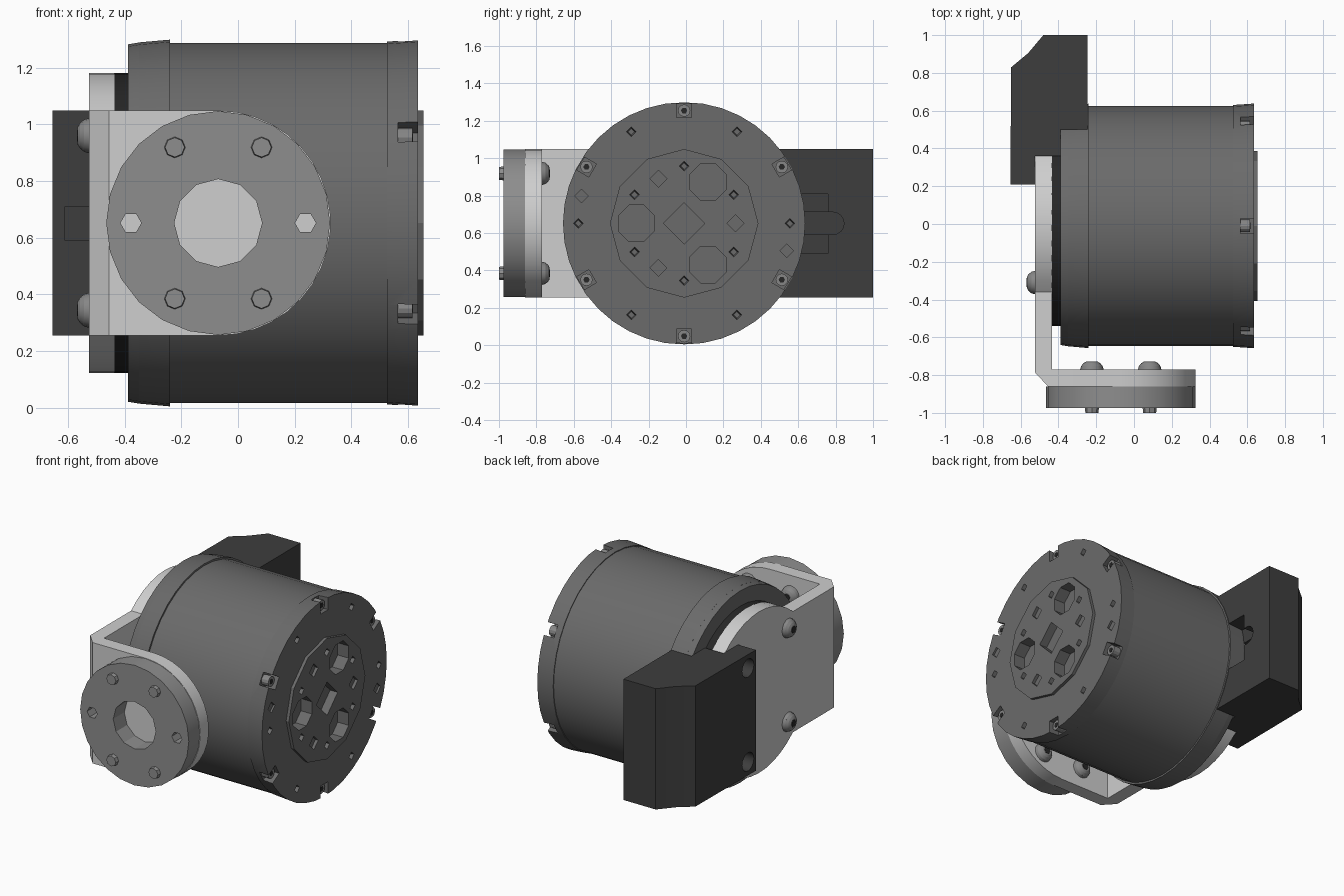
import bpy, bmesh, math
from mathutils import Vector

if "Cube" in bpy.data.objects:
    bpy.data.objects.remove(bpy.data.objects["Cube"])

CY, CZ = -0.01, 0.652          # motor axis (runs along x)
DX = -0.07                     # output disc centre in x


def material(name, rgb):
    m = bpy.data.materials.new(name)
    m.diffuse_color = (*rgb, 1)
    m.use_nodes = True
    m.node_tree.nodes["Principled BSDF"].inputs["Base Color"].default_value = m.diffuse_color
    return m


LIGHT = material("light metal", (0.62, 0.62, 0.62))
DISC = material("mid grey", (0.27, 0.27, 0.27))
BODY = material("dark grey", (0.145, 0.145, 0.145))
BLOCK = material("charcoal", (0.048, 0.048, 0.048))
BOLT = material("bolt grey", (0.24, 0.24, 0.24))
BLACK = material("black", (0.02, 0.02, 0.02))


def circle(u, v, r, n=32, phase=0.0, start=0.0, end=360.0):
    """Points of a closed circle, or of an arc when start and end are given."""
    full = end - start >= 360
    steps = n if full else n - 1
    angles = [math.radians(start + phase + (end - start) * i / steps) for i in range(n)]
    return [(u + r * math.cos(a), v + r * math.sin(a)) for a in angles]


def rect(u0, u1, v0, v1):
    return [(u0, v0), (u1, v0), (u1, v1), (u0, v1)]


def polar(r, deg):
    a = math.radians(deg)
    return CY + r * math.cos(a), CZ + r * math.sin(a)


def add_prism(bm, pts, axis, a, b, scale=1.0):
    """Extrude an outline along an axis from a to b, scaling the far end."""
    place = {"x": lambda u, v, w: (w, u, v),
             "y": lambda u, v, w: (u, w, v),
             "z": lambda u, v, w: (u, v, w)}[axis]
    mu = sum(p[0] for p in pts) / len(pts)
    mv = sum(p[1] for p in pts) / len(pts)
    lo = [bm.verts.new(place(u, v, a)) for u, v in pts]
    hi = [bm.verts.new(place(mu + (u - mu) * scale, mv + (v - mv) * scale, b)) for u, v in pts]
    n = len(pts)
    faces = [bm.faces.new(lo[::-1]), bm.faces.new(hi)]
    for i in range(n):
        j = (i + 1) % n
        faces.append(bm.faces.new((lo[i], lo[j], hi[j], hi[i])))
    bmesh.ops.recalc_face_normals(bm, faces=faces)


def mesh_object(name, prisms, mat):
    bm = bmesh.new()
    for p in prisms:
        add_prism(bm, *p)
    me = bpy.data.meshes.new(name)
    bm.to_mesh(me)
    bm.free()
    me.materials.append(mat)
    ob = bpy.data.objects.new(name, me)
    bpy.context.collection.objects.link(ob)
    return ob


def part(name, mat, prisms, cuts=()):
    ob = mesh_object(name, prisms, mat)
    if cuts:
        cutter = mesh_object(name + "_cutter", cuts, mat)
        cutter.hide_render = True
        mod = ob.modifiers.new("cut", "BOOLEAN")
        mod.operation, mod.solver, mod.object = "DIFFERENCE", "EXACT", cutter
        mod.use_self = True
        bpy.context.view_layer.update()
        dg = bpy.context.evaluated_depsgraph_get()
        me = bpy.data.meshes.new_from_object(ob.evaluated_get(dg))
        ob.modifiers.clear()
        ob.data = me
        bpy.data.objects.remove(cutter)
    bpy.ops.object.select_all(action="DESELECT")
    ob.select_set(True)
    bpy.context.view_layer.objects.active = ob
    bpy.ops.object.shade_smooth_by_angle(angle=math.radians(28))
    return ob


# Motor housing: tube, slightly conical rear rim, dark hub
part("motor_housing", BODY, [(circle(CY, CZ, 0.635, 40), "x", -0.3, 0.53)])
part("rear_rim", BODY, [(circle(CY, CZ, 0.647, 40), "x", -0.24, -0.35, 0.985),
                        (circle(CY, CZ, 0.637, 40), "x", -0.35, -0.388, 0.99)])
part("rear_hub", BLACK, [(circle(CY, CZ, 0.53, 40), "x", -0.436, -0.38)])

# End cap with six bolt notches and shallow pointed holes
bolt_angles = [30 + 60 * i for i in range(6)]
cap_cuts = [(circle(CY, CZ, 0.385, 12), "x", 0.56, 0.7)]
for deg in bolt_angles:
    a = math.radians(deg)
    c, s = math.cos(a), math.sin(a)
    notch = [(CY + r * c - t * s, CZ + r * s + t * c)
             for r, t in ((0.565, -0.04), (0.72, -0.04), (0.72, 0.04), (0.565, 0.04))]
    cap_cuts.append((notch, "x", 0.565, 0.7))
for deg in (0, 60, 120, 180, 240, 300):
    cap_cuts.append((circle(*polar(0.565, deg), 0.03, 4), "x", 0.66, 0.585, 0.6))
for deg in (165, 345):
    cap_cuts.append((circle(*polar(0.568, deg), 0.036, 4), "x", 0.66, 0.622))
part("end_cap", BODY, [(circle(CY, CZ, 0.640, 40), "x", 0.525, 0.635, 1.012)], cap_cuts)

# Raised output face with three round pockets, a centre socket and small holes
face_cuts = [(circle(CY, CZ, 0.11, 4), "x", 0.6, 0.7)]
for deg in (60, 180, 300):
    face_cuts.append((circle(*polar(0.255, deg), 0.105, 8, 22.5), "x", 0.575, 0.7))
    face_cuts.append((circle(*polar(0.275, deg + 60), 0.045, 4), "x", 0.635, 0.7))
for deg in range(30, 390, 60):
    face_cuts.append((circle(*polar(0.306, deg), 0.03, 4), "x", 0.68, 0.6, 0.6))
part("output_face", BODY, [(circle(CY, CZ, 0.397, 12), "x", 0.55, 0.655)], face_cuts)

# Cap bolts with dark sockets
part("cap_bolts", BOLT, [(circle(*polar(0.603, d), 0.033, 12), "x", 0.555, 0.615) for d in bolt_angles])
part("cap_bolt_sockets", BLACK,
     [(circle(*polar(0.603, d), 0.017, 6), "x", 0.61, 0.617) for d in bolt_angles])

# L-shaped bracket: round-ended side plate, chamfered corner, flange
half = 0.397
t = math.degrees(math.asin(half / 0.53))
side = circle(CY, CZ, 0.53, 32, 0, -(180 - t), 180 - t) + [(-0.77, CZ + half), (-0.77, CZ - half)]
corner = [(-0.525, -0.77), (-0.525, -0.785), (-0.455, -0.86), (-0.435, -0.86), (-0.435, -0.77)]
flange = circle(DX, CZ, half, 20, 0, -90, 90) + [(-0.435, CZ + half), (-0.435, CZ - half)]
part("bracket", LIGHT, [(side, "x", -0.525, -0.435),
                        (corner, "z", CZ - half, CZ + half),
                        (flange, "y", -0.86, -0.77)])

# Output disc with a centre opening and two small side holes
part("output_disc", DISC, [(circle(DX, CZ, 0.395, 24), "y", -0.975, -0.86)],
     [(circle(DX, CZ, 0.155, 12), "y", -1.1, -0.8)] +
     [(circle(DX + s * 0.308, CZ, 0.037, 6), "y", -1.1, -0.8) for s in (-1, 1)])
disc_bolts = [(DX + sx * 0.153, CZ + sz * 0.267) for sx in (-1, 1) for sz in (-1, 1)]
part("disc_bolt_tips", DISC, [(circle(u, v, 0.039, 8), "y", -0.96, -1.0, 0.88) for u, v in disc_bolts])


def dome(u, v, axis, base, way):
    """Rounded screw head from three stacked tapers."""
    return [(circle(u, v, 0.062, 16), axis, base, base + way * 0.018, 0.92),
            (circle(u, v, 0.057, 16), axis, base + way * 0.018, base + way * 0.033, 0.78),
            (circle(u, v, 0.0445, 16), axis, base + way * 0.033, base + way * 0.041, 0.7)]


# Rounded screw heads inside the flange and outside the side plate
heads, sockets = [], []
for u, v in disc_bolts:
    heads += dome(u, v, "y", -0.77, 1)
    sockets.append((circle(u, v, 0.024, 6), "y", -0.735, -0.727))
for s in (-1, 1):
    heads += dome(-0.31, CZ + s * 0.308, "x", -0.525, -1)
    sockets.append((circle(-0.31, CZ + s * 0.308, 0.024, 6), "x", -0.56, -0.568))
part("bracket_screw_heads", BOLT, heads)
part("bracket_screw_sockets", BLACK, sockets)

# Rear connector block: chamfered outline, screw holes, cable channel and recess
outline = [(-0.655, 0.21), (-0.525, 0.21), (-0.525, 0.36), (-0.39, 0.36), (-0.39, 0.5),
           (-0.245, 0.5), (-0.245, 1.0), (-0.48, 1.0), (-0.56, 0.905), (-0.65, 0.83)]
block_cuts = [(circle(0.29, CZ + s * 0.308, 0.06, 16), "x", -0.8, -0.575) for s in (-1, 1)]
block_cuts += [(rect(0.1, 0.5, 0.59, 0.71), "x", -0.61, -0.5),
               (rect(0.4, 0.76, 0.49, 0.81), "x", -0.36, -0.1),
               ([(0.42, 0.592)] + circle(0.785, CZ, 0.06, 9, 0, -90, 90) + [(0.42, 0.712)],
                "x", -0.42, -0.12)]
part("connector_block", BLOCK, [(outline, "z", CZ - half, CZ + half)], block_cuts)
